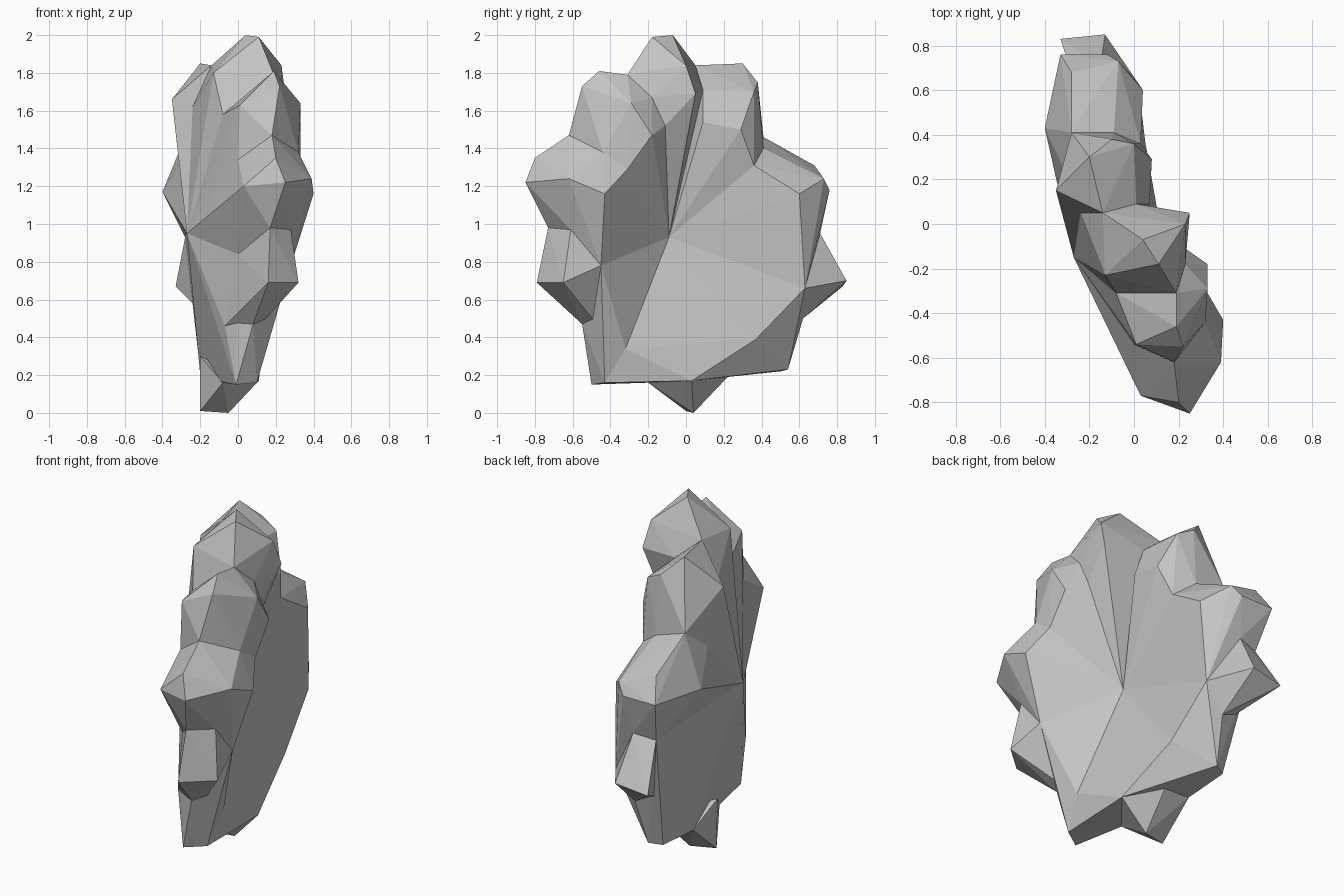
import bpy
import bmesh

# Remove the default cube only
cube = bpy.data.objects.get("Cube")
if cube:
    bpy.data.objects.remove(cube, do_unlink=True)

# Single stone grey material
grey = bpy.data.materials.new("stone_grey")
grey.use_nodes = True
colour = (0.55, 0.55, 0.55, 1.0)
grey.diffuse_color = colour
shader = grey.node_tree.nodes["Principled BSDF"]
shader.inputs["Base Color"].default_value = colour
shader.inputs["Roughness"].default_value = 0.9


def faceted_part(name, points):
    """Wrap a flat shaded convex skin around the corner points of a part."""
    bm = bmesh.new()
    for point in points:
        bm.verts.new(point)
    bmesh.ops.convex_hull(bm, input=bm.verts[:])
    loose = [v for v in bm.verts if not v.link_faces]
    bmesh.ops.delete(bm, geom=loose, context="VERTS")
    bmesh.ops.recalc_face_normals(bm, faces=bm.faces[:])
    mesh = bpy.data.meshes.new(name)
    bm.to_mesh(mesh)
    bm.free()
    mesh.materials.append(grey)
    part = bpy.data.objects.new(name, mesh)
    bpy.context.collection.objects.link(part)
    return part


# Both ends of the axle on which every lobe meets
hubs = [(0, -.09, .93), (-.27, -.15, .95)]

# Valleys shared by neighbouring lobes
base_front_seam = [(.10, -.43, .16), (.13, -.32, .34), (-.01, -.50, .15)]
front_seam = [(.28, -.45, .78), (0, -.52, .84)]
upper_front_seam = [(.33, -.31, 1.29), (.32, -.44, 1.38),
                    (.18, -.62, 1.47), (0, -.54, 1.34)]
top_front_seam = [(.23, -.11, 1.52), (.23, -.18, 1.67),
                  (.19, -.31, 1.79), (-.08, -.31, 1.58)]
top_back_seam = [(.01, .09, 1.71), (-.14, .05, 1.84), (-.24, .05, 1.62)]
upper_back_seam = [(.03, .36, 1.31), (-.09, .41, 1.40),
                   (-.28, .41, 1.46), (-.31, .24, 1.33)]
back_seam = [(.02, .63, .66), (-.15, .71, .95), (-.28, .68, .93)]
base_back_seam = [(.05, .37, .39), (-.13, .54, .23), (-.20, .50, .22)]

# Outer crest of each lobe, between its two valleys
lower_front_crest = [(.13, -.48, .48), (.08, -.55, .47), (-.07, -.46, .46)]
front_crest = [(.25, -.85, 1.22), (.03, -.77, 1.20), (.20, -.80, 1.35),
               (.39, -.62, 1.24), (.40, -.43, 1.16), (.17, -.73, .98),
               (.28, -.61, .97)]
upper_front_crest = [(.22, -.55, 1.73), (.19, -.46, 1.81), (.33, -.29, 1.64),
                     (.33, -.18, 1.47), (.01, -.54, 1.63)]
top_crest = [(.04, -.07, 2), (.11, -.18, 1.99), (.23, 0, 1.84),
             (.25, .05, 1.69), (.20, 0, 1.52), (-.13, -.23, 1.80)]
upper_back_crest = [(-.20, .30, 1.85), (-.10, .38, 1.75), (0, .36, 1.70),
                    (.08, .29, 1.50), (-.35, .15, 1.66), (.07, .09, 1.54)]
back_crest = [(-.28, .68, 1.31), (-.07, .73, 1.24), (-.12, .76, 1.18),
              (.04, .60, 1.16), (-.40, .43, 1.17), (-.33, .76, 1.18)]
lower_back_crest = [(-.21, .60, .55), (-.10, .62, .50)]
base_crest = [(.11, .03, .17), (-.08, -.20, .16), (-.20, .22, .20)]

# Wedge-shaped lobes fanned around the hubs
lobes = {
    "lower_front_lobe": (base_front_seam, lower_front_crest, front_seam),
    "front_lobe": (front_seam, front_crest, upper_front_seam),
    "upper_front_lobe": (upper_front_seam, upper_front_crest, top_front_seam),
    "top_lobe": (top_front_seam, top_crest, top_back_seam),
    "upper_back_lobe": (top_back_seam, upper_back_crest, upper_back_seam),
    "back_lobe": (upper_back_seam, back_crest, back_seam),
    "lower_back_lobe": (back_seam, lower_back_crest, base_back_seam),
    "base_lobe": (base_back_seam, base_crest, base_front_seam),
}
for name, (seam, crest, next_seam) in lobes.items():
    faceted_part(name, hubs + seam + crest + next_seam)

# Small spurs on the front and back edges
front_tip = [(.17, -.73, .98), (.28, -.61, .97), (.16, -.79, .69), (.32, -.65, .69)]
faceted_part("front_spur", front_tip + front_seam + lower_front_crest)
back_tip = [(-.13, .85, .70), (-.33, .83, .67)]
faceted_part("back_spur", back_tip + back_seam + lower_back_crest)

# Short stub under the base
stub_tip = [(-.20, 0, .01), (-.05, .04, 0)]
faceted_part("base_stub", stub_tip + base_crest + [(-.03, .23, .20), (-.20, -.01, .30)])
